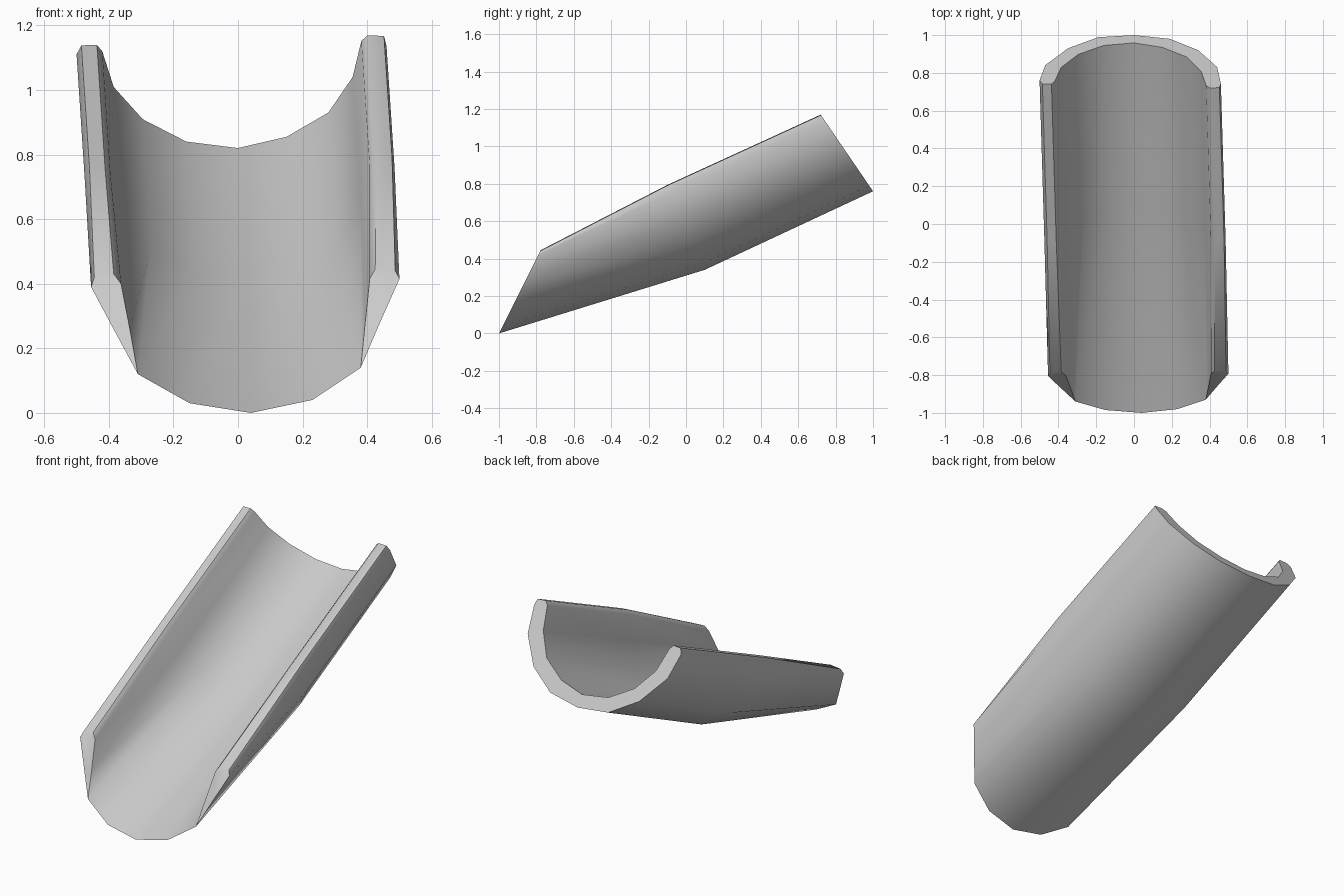
import bpy, bmesh, math

if "Cube" in bpy.data.objects:
    bpy.data.objects.remove(bpy.data.objects["Cube"])

# Cross-section of the trough: (sideways, height above the section's lowest point)
OUTER = [(-.5, .424), (-.47, .283), (-.35, .124), (-.19, .02), (0, 0),
         (.19, .035), (.34, .142), (.44, .30), (.46, .455)]
INNER = [(-.42, .435), (-.385, .302), (-.295, .181), (-.16, .097), (0, .073),
         (.15, .115), (.28, .206), (.355, .339), (.382, .475)]
RIM_R = [(.452, .493), (.402, .496)]
RIM_L = [(-.437, .46), (-.485, .458)]
SECTION = OUTER + RIM_R + INNER[::-1] + RIM_L

# Front end in x, z: the floor thins to a shared lip, the walls keep their thickness
LIP = [(-.31, .12), (-.15, .03), (.04, 0), (.23, .04), (.38, .14)]
FRONT = ([(-.455, .39), (-.383, .255)] + LIP + [(.44, .28), (.5, .415)]
         + [(.487, .44), (.425, .445)]
         + [(.408, .415), (.394, .28)] + LIP[::-1] + [(-.335, .26), (-.362, .40)]
         + [(-.385, .43), (-.445, .42)])


def place(shift, y, z, dy, dz):
    """Put the section at (y, z), rising along the direction (dy, dz)."""
    n = math.hypot(dy, dz)
    return [(u + shift, y + v * dy / n, z + v * dz / n) for u, v in SECTION]


rings = [
    place(0, 1.0, .76, -.28, .41),
    place(.025, .10, .34, -.20, .46),
    [(x, -1 + .5 * z, z) for x, z in FRONT],
]

# Trough: loft through the three sections
bm = bmesh.new()
vr = [[bm.verts.new(p) for p in ring] for ring in rings]
n = len(SECTION)
for a, b in zip(vr, vr[1:]):
    for i in range(n):
        j = (i + 1) % n
        bm.faces.new((a[i], a[j], b[j], b[i]))

# Back end and the two front wall ends
bm.faces.new(vr[0])
f = vr[2]
bm.faces.new([f[i] for i in (6, 7, 8, 9, 10, 11, 12)])
bm.faces.new([f[i] for i in (20, 21, 0, 1, 2, 18, 19)][:4] + [f[2], f[18], f[19]])
bmesh.ops.remove_doubles(bm, verts=bm.verts, dist=.0005)
bmesh.ops.recalc_face_normals(bm, faces=bm.faces)

mesh = bpy.data.meshes.new("trough")
bm.to_mesh(mesh)
bm.free()
trough = bpy.data.objects.new("trough", mesh)
bpy.context.collection.objects.link(trough)
bpy.context.view_layer.objects.active = trough
trough.select_set(True)
bpy.ops.object.shade_smooth_by_angle(angle=math.radians(50))
